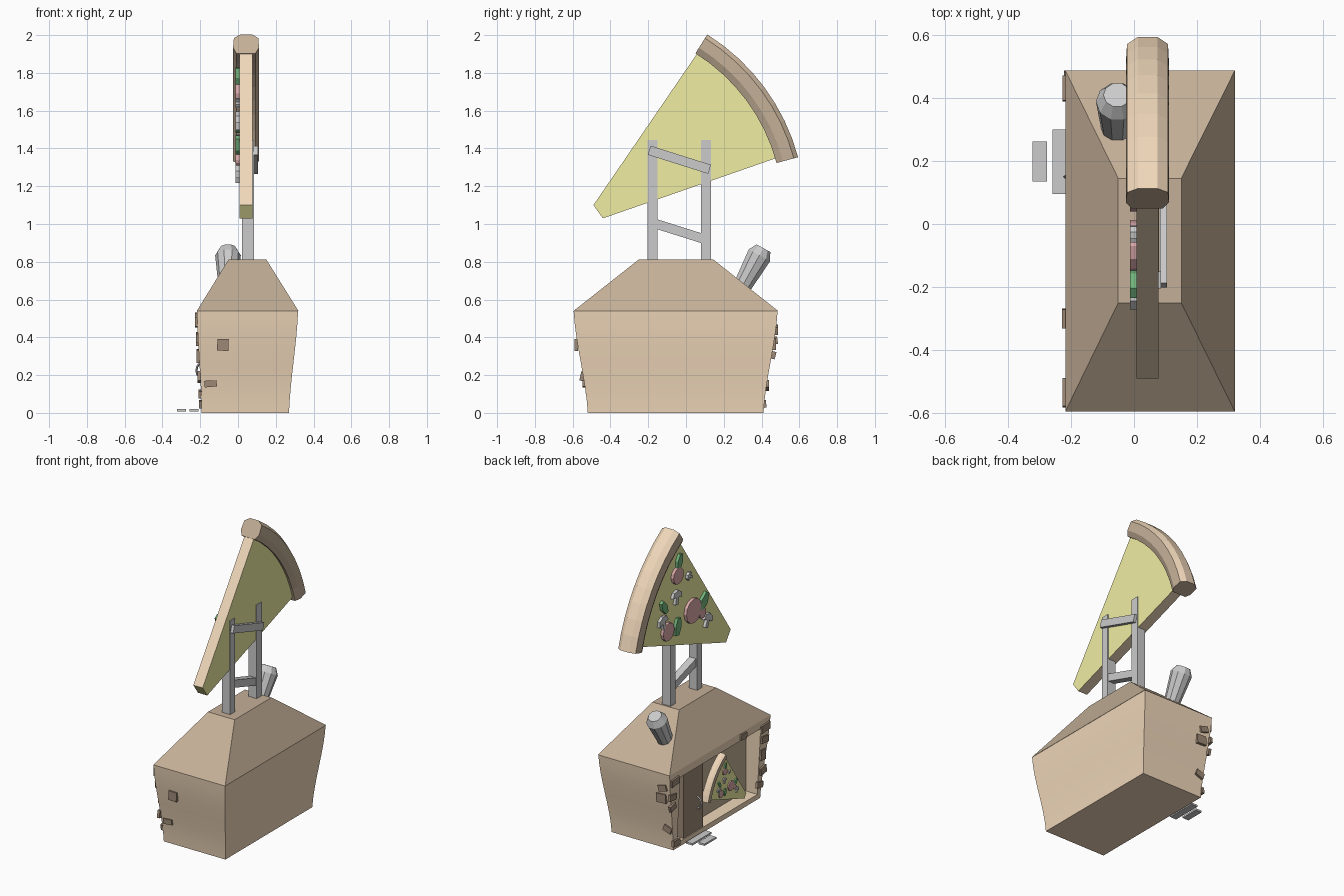
import bpy, bmesh
from math import sin, cos, pi, radians
from mathutils import Matrix, Vector

if "Cube" in bpy.data.objects:
    bpy.data.objects.remove(bpy.data.objects["Cube"])


def mat(name, r, g, b):
    m = bpy.data.materials.new(name)
    m.diffuse_color = (r, g, b, 1)
    m.use_nodes = True
    m.node_tree.nodes["Principled BSDF"].inputs["Base Color"].default_value = m.diffuse_color
    return m


TAN = mat("tan", 0.87, 0.68, 0.49)
BROWN = mat("brown", 0.55, 0.43, 0.31)
DARK = mat("dark_brown", 0.34, 0.25, 0.18)
CHEESE = mat("cheese", 0.88, 0.85, 0.37)
RED = mat("sausage_red", 0.72, 0.40, 0.40)
GREEN = mat("pepper_green", 0.17, 0.46, 0.20)


def mesh(name, verts, faces, mats=(), M=None):
    me = bpy.data.meshes.new(name)
    me.from_pydata(verts, [], faces)
    for m in mats:
        me.materials.append(m)
    if M is not None:
        me.transform(M)
    bm = bmesh.new()
    bm.from_mesh(me)
    bmesh.ops.recalc_face_normals(bm, faces=bm.faces)
    bm.to_mesh(me)
    bm.free()
    ob = bpy.data.objects.new(name, me)
    bpy.context.collection.objects.link(ob)
    return ob


def loft(name, rings, mats=(), M=None):
    """Skin closed rings of equal length and cap both ends."""
    n = len(rings[0])
    verts = [v for r in rings for v in r]
    faces = [(k * n + i, k * n + (i + 1) % n, (k + 1) * n + (i + 1) % n, (k + 1) * n + i)
             for k in range(len(rings) - 1) for i in range(n)]
    faces += [tuple(range(n)), tuple(range(len(verts) - n, len(verts)))]
    return mesh(name, verts, faces, mats, M)


def rect(x0, x1, y0, y1, z):
    return [(x0, y0, z), (x1, y0, z), (x1, y1, z), (x0, y1, z)]


def box(name, x0, x1, y0, y1, z0, z1, mats=(), M=None):
    return loft(name, [rect(x0, x1, y0, y1, z0), rect(x0, x1, y0, y1, z1)], mats, M)


def prism(name, outline, x0, x1, mats=(), M=None):
    """Extrude a (y, z) outline along x."""
    return loft(name, [[(x, y, z) for y, z in outline] for x in (x0, x1)], mats, M)


# Body: tapered walls with a gentle S curve and a recessed shop front
rings = []
for k in range(9):
    t = k / 8
    s = 0.6 * t * t * (3 - 2 * t) + 0.4 * t
    rings.append(rect(-0.192 - 0.025 * s, 0.27 + 0.048 * s, -0.52 - 0.075 * s, 0.41 + 0.075 * s, 0.54 * t))
body = loft("shop_walls", rings, [TAN])
cutter = box("front_cutter", -0.5, -0.1, -0.49, 0.37, 0.035, 0.485, [TAN])
cutter.hide_render = True
mod = body.modifiers.new("recess", "BOOLEAN")
mod.operation, mod.object, mod.solver = "DIFFERENCE", cutter, "EXACT"
bpy.context.view_layer.objects.active = body
body.select_set(True)
bpy.ops.object.modifier_apply(modifier="recess")
bpy.ops.object.shade_smooth_by_angle(angle=radians(30))
bpy.data.objects.remove(cutter)

# Roof
loft("roof", [rect(-0.218, 0.32, -0.595, 0.487, 0.54), rect(-0.05, 0.15, -0.25, 0.145, 0.812)], [BROWN])

# Shop front: back panel, door, curved handle, steps
box("window_panel", -0.105, -0.095, -0.49, 0.37, 0.035, 0.485, [BROWN])
box("door", -0.19, -0.1, 0.09, 0.3, 0.037, 0.483, [DARK])
hr = []
for k in range(7):
    a = pi * k / 6
    c = Vector((-0.19 - 0.03 * sin(a), 0.15, 0.225 + 0.04 * cos(a)))
    d = Vector((-sin(a), 0, cos(a)))
    side = Vector((0, 1, 0))
    hr.append([c + 0.006 * (d * cos(b) + side * sin(b)) for b in (0, pi / 2, pi, 1.5 * pi)])
loft("door_handle", hr)
box("upper_step", -0.258, -0.21, 0.095, 0.30, 0.008, 0.02)
box("lower_step", -0.322, -0.276, 0.135, 0.262, 0.008, 0.02)

# Loose wall stones: (along wall, height, length, tall, tilt)
def stone(name, centre, axis, length, tall, tilt):
    M = Matrix.Translation(centre) @ Matrix.Rotation(radians(tilt), 4, axis)
    h = (0.009, length / 2, tall / 2) if axis == "X" else (length / 2, 0.009, tall / 2)
    box(name, -h[0], h[0], -h[1], h[1], -h[2], h[2], [DARK], M)


for i, (u, z, l, h, r) in enumerate([
        (0.45, 0.38, 0.07, 0.04, 8), (0.445, 0.31, 0.06, 0.04, -15), (0.39, 0.045, 0.07, 0.04, 5),
        (0.43, 0.48, 0.08, 0.045, -5), (-0.3, 0.51, 0.06, 0.04, 4), (-0.535, 0.48, 0.09, 0.05, -4),
        (-0.535, 0.40, 0.07, 0.045, 8), (-0.52, 0.30, 0.05, 0.07, 5), (-0.53, 0.19, 0.06, 0.05, -12),
        (-0.5, 0.1, 0.06, 0.04, 10)]):
    stone(f"side_stone_{i}", (-0.196 - 0.046 * z, u, z), "X", l, h, r)
for i, (u, y, z, l, h, r) in enumerate([
        (-0.08, -0.58, 0.36, 0.06, 0.062, 2), (-0.145, -0.54, 0.155, 0.065, 0.035, -5),
        (-0.16, 0.477, 0.44, 0.06, 0.04, 15), (-0.145, 0.468, 0.365, 0.07, 0.06, 3),
        (-0.165, 0.43, 0.145, 0.06, 0.04, -20)]):
    stone(f"end_stone_{i}", (u, y, z), "Y", l, h, r)

# Chimney: tilted ten-sided cone with a chamfered top
M = Matrix.Translation((-0.053, 0.27, 0.62)) @ Matrix.Rotation(radians(-29), 4, "X")
loft("chimney", [[(r * cos(2 * pi * i / 10), r * sin(2 * pi * i / 10), z) for i in range(10)]
                 for r, z in ((0.045, 0), (0.068, 0.245), (0.044, 0.288))], (), M)

# Sign frame
for side, y in (("front", -0.178), ("back", 0.106)):
    box(f"{side}_post", 0.022, 0.085, y - 0.027, y + 0.027, 0.78, 1.445)
for name, y, z, l, x0, x1 in (("upper_brace", -0.035, 1.34, 0.335, 0.082, 0.105),
                              ("lower_brace", -0.036, 0.962, 0.27, 0.03, 0.08)):
    M = Matrix.Translation((0, y, z)) @ Matrix.Rotation(radians(-17.5), 4, "X")
    box(name, x0, x1, -l / 2, l / 2, -0.025, 0.025, (), M)


# Pizza slice with crust and toppings, used for the roof sign and the window
def pizza(tag, M):
    cy, cz = -0.472, 1.068

    def polar(r, deg):
        return cy + r * cos(radians(deg)), cz + r * sin(radians(deg))

    arc = [polar(1.0, 16.5 + 41 * k / 8) for k in range(9)]
    ob = prism(f"{tag}_slice", [(-0.49, 1.10), (-0.44, 1.03)] + arc, 0.008, 0.078, [TAN, CHEESE], M)
    for p in ob.data.polygons:
        n = p.normal
        if abs(n.x) > 0.9 or (n.y < -0.7 and n.z < -0.3):
            p.material_index = 1
    # Crust section as (radius, x), swept around the tip
    sec = [(1.103, 0.075), (1.103, 0.012), (1.08, -0.022), (1.02, -0.026), (0.985, -0.008),
           (0.985, 0.092), (1.02, 0.111), (1.08, 0.108)]
    sweep = [[(x,) + polar(r, 15 + 43 * k / 8) for r, x in sec] for k in range(9)]
    ob = loft(f"{tag}_crust", sweep, [TAN, BROWN], M)
    for i, p in enumerate(ob.data.polygons):
        p.material_index = 0 if i < 64 and i % 8 in (0, 1, 7) else 1

    def put(kind, i, outline, y, z, s, turn, mats):
        c, sn = cos(radians(turn)), sin(radians(turn))
        pts = [(y + s * (u * c - v * sn), z + s * (u * sn + v * c)) for u, v in outline]
        prism(f"{tag}_{kind}_{i}", pts, -0.012, 0.012, mats, M)

    disc = [(cos(pi * k / 6), sin(pi * k / 6)) for k in range(12)]
    for i, (y, z, s) in enumerate([(0.095, 1.69, 0.055), (-0.07, 1.39, 0.082),
                                   (0.2, 1.35, 0.06), (-0.165, 1.34, 0.035)]):
        put("sausage", i, disc, y, z, s, 0, [RED])
    leaf = [(0.5 * a, b) for a, b in disc[::2]]
    for i, (y, z, s, r) in enumerate([(0.075, 1.78, 0.055, 15), (0.24, 1.53, 0.055, -30),
                                      (0.095, 1.345, 0.065, 10), (-0.185, 1.41, 0.07, 35)]):
        put("pepper", i, leaf, y, z, s, r, [GREEN])
    cap = [(-0.3, -1), (0.3, -1), (0.25, 0), (1, -0.1), (0.75, 0.6), (0, 0.9),
           (-0.75, 0.6), (-1, -0.1), (-0.25, 0)]
    for i, (y, z, s, r) in enumerate([(0.105, 1.55, 0.05, 10), (-0.03, 1.64, 0.028, -60),
                                      (0.25, 1.43, 0.05, -15), (-0.225, 1.27, 0.05, 25)]):
        put("mushroom", i, cap, y, z, s, r, ())


pizza("sign", Matrix.Identity(4))
pizza("window", Matrix.Translation((-0.165, -0.39, 0.05)) @ Matrix.Scale(0.4, 4)
      @ Matrix.Translation((-0.043, 0.49, -1.03)))
